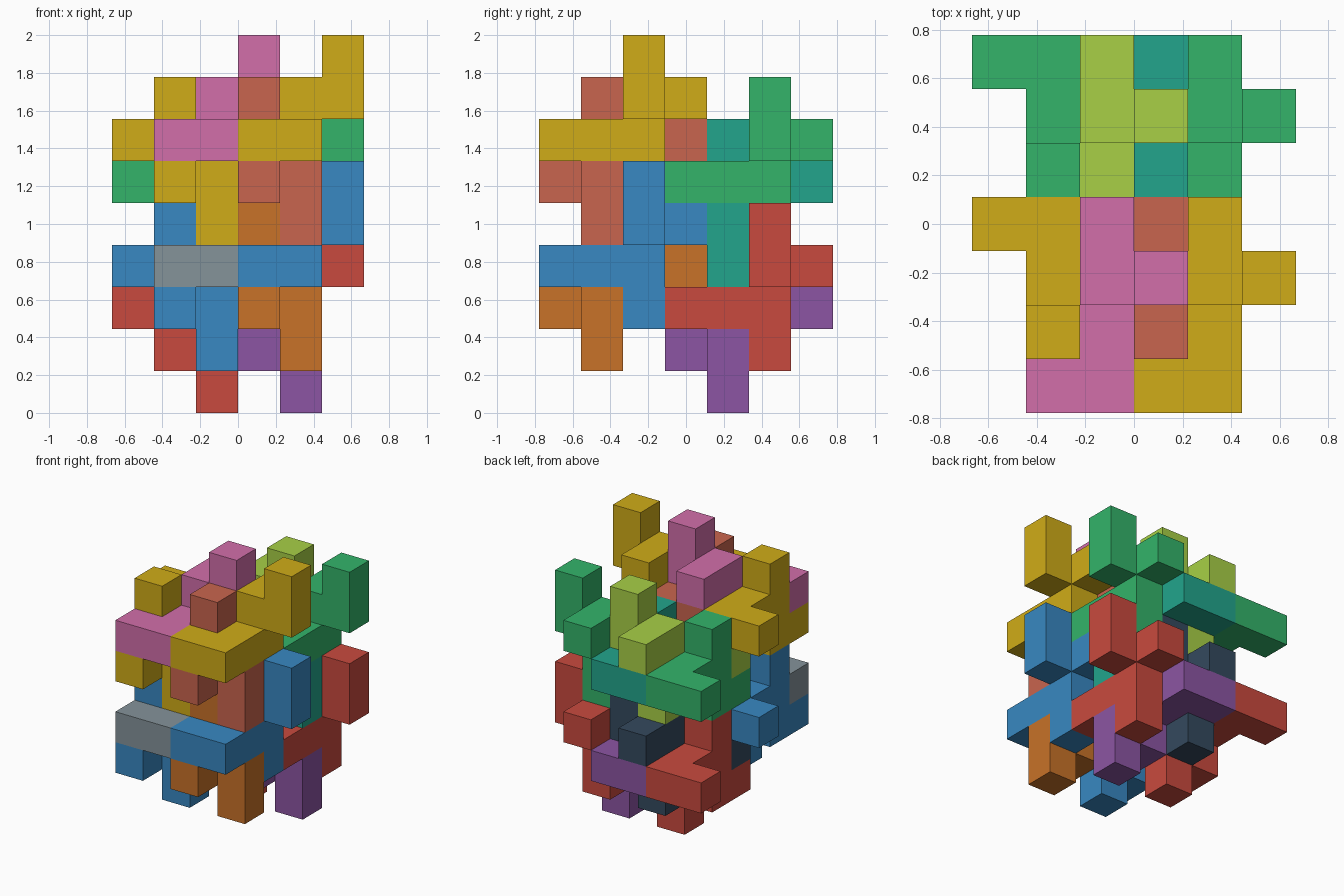
import bpy, bmesh
from mathutils import Vector

if "Cube" in bpy.data.objects:
    bpy.data.objects.remove(bpy.data.objects["Cube"])

U = 2 / 9                       # edge of one unit cube
GRID = Vector((6, 7, 0)) / 2    # cell coordinates of the model's origin

# One nine-cube piece: a bar with a side foot, a post and a hooked arm
PIECE = [(-1, 0, 0), (0, 0, 0), (0, 1, 0), (0, 2, 0), (0, 2, -1),
         (0, 2, 1), (0, 3, 1), (1, 2, 1), (1, 2, 2)]
# The same piece turned half a turn about x
FLIPPED = [(x, -y, -z) for x, y, z in PIECE]

# Translations that repeat each column of pieces: front/back, upper/lower
SHIFTS = {"upper_front": (0, 0, 0), "upper_back": (0, 3, -1),
          "lower_front": (0, 0, -3), "lower_back": (0, 3, -4)}

MAIN = ["D0AC18", "33B46A", "3888C2", "C94A3E"]     # yellow, green, blue, red
COLUMNS = [
    ("outer_right", PIECE, (4, 0, 6), MAIN),
    ("inner_left", PIECE, (2, 0, 6), ["D26EAA", "A8D046", "85939A", "34495E"]),
    ("inner_right", FLIPPED, (3, 3, 6), ["C9654E", "22A58C", "C87228", "8C55A3"]),
    ("outer_left", FLIPPED, (1, 3, 6), MAIN),
]


def material(code):
    mat = bpy.data.materials.get(code)
    if mat is None:
        mat = bpy.data.materials.new(code)
        srgb = [int(code[i:i + 2], 16) / 255 for i in (0, 2, 4)]
        mat.diffuse_color = [((c + 0.055) / 1.055) ** 2.4 for c in srgb] + [1]
        mat.use_nodes = True
        mat.node_tree.nodes["Principled BSDF"].inputs["Base Color"].default_value = mat.diffuse_color
    return mat


def polycube(name, cells, code):
    """Closed outer skin of a set of grid cells."""
    bm = bmesh.new()
    for cell in cells:
        for axis in range(3):
            for side in (-1, 1):
                n, u = Vector((0, 0, 0)), Vector((0, 0, 0))
                n[axis] = side
                u[(axis + 1) % 3] = 1
                v = n.cross(u)
                if tuple(int(a + b) for a, b in zip(cell, n)) in cells:
                    continue
                mid = Vector(cell) + Vector((.5, .5, .5)) + n / 2 - GRID
                bm.faces.new([bm.verts.new((mid + (a * u + b * v) / 2) * U)
                              for a, b in ((-1, -1), (1, -1), (1, 1), (-1, 1))])
    bmesh.ops.remove_doubles(bm, verts=bm.verts, dist=0.001)
    # Merge coplanar squares into single flat faces
    bmesh.ops.dissolve_limit(bm, angle_limit=0.01, verts=bm.verts, edges=bm.edges)
    bmesh.ops.recalc_face_normals(bm, faces=bm.faces)
    mesh = bpy.data.meshes.new(name)
    bm.to_mesh(mesh)
    bm.free()
    mesh.materials.append(material(code))
    bpy.context.collection.objects.link(bpy.data.objects.new(name, mesh))


# Sixteen interlocking pieces
for column, shape, origin, colours in COLUMNS:
    for (place, shift), code in zip(SHIFTS.items(), colours):
        cells = {tuple(map(sum, zip(c, origin, shift))) for c in shape}
        polycube(f"{column}_{place}_piece", cells, code)
